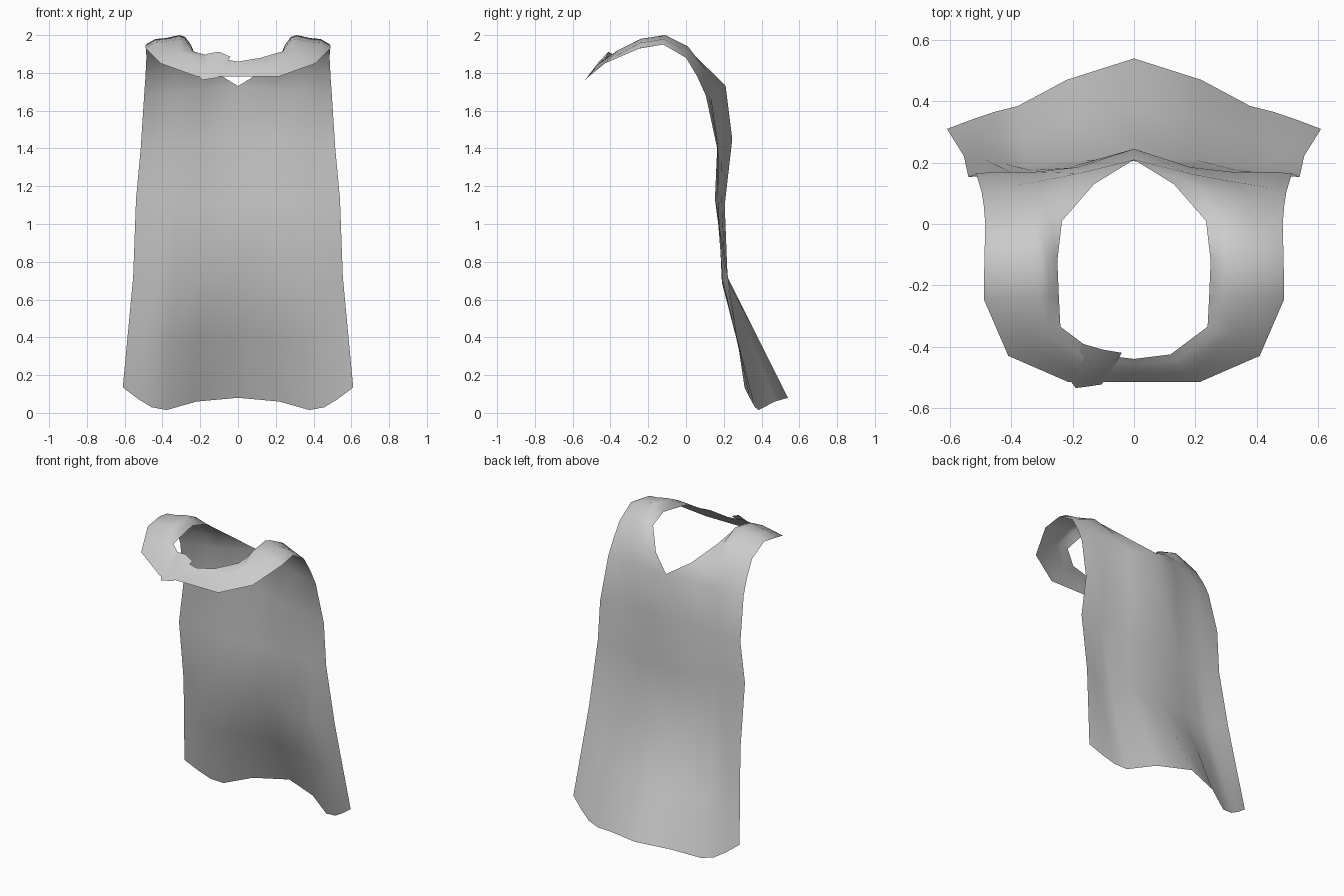
import bpy, bmesh
from mathutils import Vector

cloth = bpy.data.materials.new("grey_cloth")
cloth.diffuse_color = (0.6, 0.6, 0.6, 1)


def sheet(name, rows, mirror=False):
    """Skin a grid of point rows, optionally mirrored across x = 0."""
    bm = bmesh.new()
    for side in ((1, -1) if mirror else (1,)):
        grid = [[bm.verts.new((p[0] * side, p[1], p[2])) for p in r] for r in rows]
        for a, b in zip(grid, grid[1:]):
            for i in range(len(a) - 1):
                f = [a[i], a[i + 1], b[i + 1], b[i]]
                bm.faces.new(f if side == 1 else f[::-1])
    bmesh.ops.remove_doubles(bm, verts=bm.verts, dist=0.001)
    me = bpy.data.meshes.new(name)
    bm.to_mesh(me)
    bm.free()
    me.materials.append(cloth)
    me.shade_smooth()
    ob = bpy.data.objects.new(name, me)
    bpy.context.collection.objects.link(ob)
    return ob


# Hanging back: half width, then y and z for six columns from centre to edge
COLS = (0, .36, .62, .75, .87, 1)
back = [
    (.61, (.54, .47, .385, .365, .34, .31), (.08, .06, .015, .03, .075, .135)),
    (.585, (.38, .335, .275, .265, .27, .27), (.40,) * 6),
    (.555, (.22, .21, .19, .195, .21, .222), (.72, .72, .69, .70, .71, .72)),
    (.54, (.205, .19, .175, .17, .16, .153), (1.1, 1.1, 1.12, 1.13, 1.13, 1.13)),
    (.515, (.245, .185, .17, .17, .17, .165), (1.45, 1.44, 1.42, 1.42, 1.41, 1.40)),
    (.497, (.21, .165, .14, .13, .12, .105), (1.73, 1.71, 1.69, 1.69, 1.69, 1.68)),
]
rows = [[(c * w, y, z) for c, y, z in zip(COLS, ys, zs)] for w, ys, zs in back]

# Shoulder and collar band: inner edge, crest and outer edge of each section
band = [
    ((.13, .13, 1.81), (.32, .10, 1.80), (.49, .06, 1.78)),
    ((.235, .01, 1.915), (.32, .01, 1.94), (.485, 0, 1.88)),
    ((.25, -.12, 1.95), (.31, -.11, 2.0), (.488, -.12, 1.95)),
    ((.245, -.24, 1.93), (.31, -.24, 1.98), (.49, -.245, 1.93)),
    ((.24, -.335, 1.915), (.31, -.36, 1.92), (.41, -.43, 1.85)),
    ((.12, -.425, 1.88), (.16, -.465, 1.845), (.215, -.515, 1.78)),
    ((0, -.44, 1.86), (0, -.475, 1.83), (0, -.515, 1.78)),
]
for sec in band:
    a, m, b = map(Vector, sec)
    puff = Vector((0, 0, .015 if a.x > .235 and a.y > -.3 else 0))
    rows.append([a, a.lerp(m, .5) + puff, m, m.lerp(b, .4) + puff * .3,
                 m.lerp(b, .72) + puff, b])
sheet("cape", rows, mirror=True)

# Overlapping strap end on the front of the collar
sheet("strap_end", [
    [(-.17, -.39, 1.90), (-.19, -.46, 1.845), (-.205, -.515, 1.78), (-.19, -.535, 1.762)],
    [(-.10, -.41, 1.912), (-.12, -.46, 1.86), (-.14, -.51, 1.795), (-.15, -.53, 1.768)],
    [(-.04, -.42, 1.885), (-.06, -.455, 1.855), (-.085, -.49, 1.815), (-.105, -.523, 1.775)],
])
